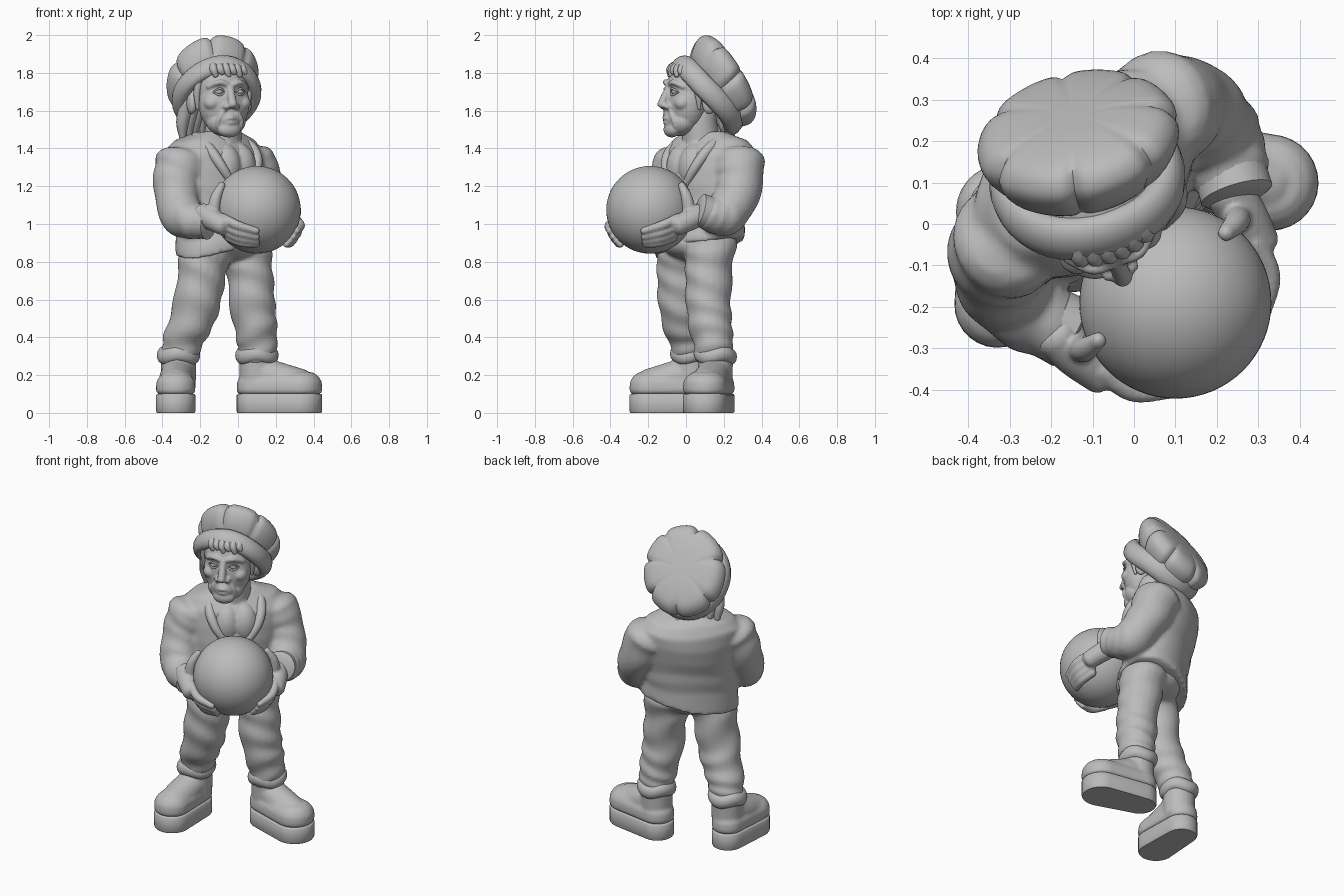
import bpy, bmesh, math
from math import sin, cos, pi, radians
from mathutils import Vector, Matrix

cube = bpy.data.objects.get("Cube")
if cube:
    bpy.data.objects.remove(cube)

grey = bpy.data.materials.new("stone_grey")
grey.use_nodes = True
grey.diffuse_color = (0.5, 0.5, 0.5, 1)
grey.node_tree.nodes["Principled BSDF"].inputs["Base Color"].default_value = (0.5, 0.5, 0.5, 1)


def skin(bm, rings, closed=False):
    """Bridge rings of points into a surface, capping both ends unless closed."""
    rows = [[bm.verts.new(p) for p in ring] for ring in rings]
    n = len(rows[0])
    pairs = list(zip(rows, rows[1:])) + ([(rows[-1], rows[0])] if closed else [])
    for a, b in pairs:
        for i in range(n):
            j = (i + 1) % n
            bm.faces.new((a[i], a[j], b[j], b[i]))
    if not closed:
        bm.faces.new(rows[0][::-1])
        bm.faces.new(rows[-1])


def spline(pts, steps):
    """Smooth curve through points that carry (x, y, z, radius)."""
    p = [Vector(q) for q in pts]
    p = [p[0] * 2 - p[1]] + p + [p[-1] * 2 - p[-2]]
    out = []
    for a, b, c, d in zip(p, p[1:], p[2:], p[3:]):
        for k in range(steps):
            t = k / steps
            out.append((b * 2 + (c - a) * t + (a * 2 - b * 5 + c * 4 - d) * t * t
                        + (b * 3 - a - c * 3 + d) * t ** 3) / 2)
    return out + [p[-2]]


def tube(bm, pts, steps=8, sides=20, ends=0.6, folds=0.0):
    """Round-ended tube; folds adds soft slanted cloth wrinkles."""
    path = spline(pts, steps)
    pos = [q.to_3d() for q in path]
    tan = [(pos[min(i + 1, len(pos) - 1)] - pos[max(i - 1, 0)]).normalized() for i in range(len(pos))]
    side = tan[0].orthogonal().normalized()
    rings = []
    for i, (q, t) in enumerate(zip(path, tan)):
        side = (side - t * side.dot(t)).normalized()
        other = t.cross(side)

        def ring(c, r):
            return [c + (side * cos(a) + other * sin(a)) * (r + folds * sin(i * 0.9 + 2.5 * sin(a + i * 0.15)))
                    for a in (2 * pi * k / sides for k in range(sides))]
        caps = [(sin(a), cos(a)) for a in (1.35, 1.0, 0.5)]
        if i == 0:
            rings += [ring(pos[i] - t * q[3] * ends * s, q[3] * c) for s, c in caps]
        rings.append(ring(pos[i], q[3]))
        if i == len(path) - 1:
            rings += [ring(pos[i] + t * q[3] * ends * s, q[3] * c) for s, c in reversed(caps)]
    skin(bm, rings)


def blob(bm, centre, size):
    bmesh.ops.create_uvsphere(bm, u_segments=24, v_segments=16, radius=1,
                              matrix=Matrix.Translation(centre) @ Matrix.Diagonal((*size, 1)))


def doughnut(bm, centre, rx, ry, thick, high, wave=0.0):
    rings = []
    for k in range(48):
        a = 2 * pi * k / 48
        rings.append([Vector(centre) + Vector(((rx + thick * cos(b)) * cos(a), (ry + thick * cos(b)) * sin(a),
                      high * sin(b) + wave * sin(3 * a))) for b in (2 * pi * m / 14 for m in range(14))])
    skin(bm, rings, closed=True)


def finish(bm, name, loc=(0, 0, 0), rot=(0, 0, 0), voxel=0, smooth=4):
    bmesh.ops.recalc_face_normals(bm, faces=bm.faces)
    for f in bm.faces:
        f.smooth = True
    mesh = bpy.data.meshes.new(name)
    bm.to_mesh(mesh)
    bm.free()
    mesh.materials.append(grey)
    ob = bpy.data.objects.new(name, mesh)
    bpy.context.collection.objects.link(ob)
    ob.location = loc
    ob.rotation_euler = [radians(a) for a in rot]
    if voxel:
        m = ob.modifiers.new("fuse", 'REMESH')
        m.mode, m.voxel_size, m.use_smooth_shade = 'VOXEL', voxel, True
        s = ob.modifiers.new("soften", 'SMOOTH')
        s.factor, s.iterations = 0.5, smooth
    else:
        bpy.ops.object.select_all(action='DESELECT')
        ob.select_set(True)
        bpy.context.view_layer.objects.active = ob
        bpy.ops.object.shade_smooth_by_angle(angle=radians(50))


BODY = dict(loc=(-0.1, 0.1, 0), rot=(0, 0, 40))
HEAD = dict(loc=(-0.1, 0.07, 0), rot=(0, 0, 20))
BALL = Vector((0.1, -0.19, 1.075))

# Ball
bm = bmesh.new()
bmesh.ops.create_uvsphere(bm, u_segments=64, v_segments=32, radius=0.232)
finish(bm, "ball", BALL)

# Jacket: torso with a slanted hem, fused with both sleeves
bm = bmesh.new()
rings = []
for i, (z, cy, a, b) in enumerate([(0.875, -0.035, 0.285, 0.2), (0.92, -0.035, 0.285, 0.2), (1.0, -0.02, 0.275, 0.185),
                                   (1.06, -0.01, 0.28, 0.19), (1.12, 0, 0.275, 0.185), (1.2, 0.01, 0.285, 0.2),
                                   (1.3, 0.025, 0.3, 0.205), (1.38, 0.035, 0.305, 0.195), (1.44, 0.04, 0.25, 0.155),
                                   (1.485, 0.025, 0.13, 0.11)]):
    tilt = max(0, 0.2 - 0.04 * i)
    rings.append([(a * cos(t), cy + b * sin(t), z + tilt * a * cos(t) + 0.01 * sin(3 * t + i))
                  for t in (2 * pi * k / 48 for k in range(48))])
skin(bm, rings)
bm.transform(Matrix.Translation(BODY["loc"]) @ Matrix.Rotation(radians(40), 4, 'Z'))
sleeves = [[(-0.3, -0.035, 1.325, 0.14), (-0.328, -0.085, 1.2, 0.122), (-0.302, -0.16, 1.055, 0.113),
            (-0.245, -0.215, 1.02, 0.1), (-0.18, -0.25, 1.01, 0.088)],
           [(0.06, 0.275, 1.325, 0.143), (0.125, 0.282, 1.2, 0.123), (0.192, 0.22, 1.06, 0.114),
            (0.225, 0.15, 1.05, 0.1), (0.24, 0.1, 1.065, 0.088)]]
for s in sleeves:
    tube(bm, s, ends=0.5, folds=0.004)
finish(bm, "jacket", voxel=0.013)

# Sleeve cuffs
for side, s in zip(("right", "left"), sleeves):
    bm = bmesh.new()
    a, b = Vector(s[-2]).to_3d(), Vector(s[-1]).to_3d()
    d = (b - a).normalized()
    tube(bm, [(*(b - d * 0.02), 0.089), (*(b + d * 0.03), 0.09)], steps=3, ends=0.15)
    finish(bm, side + "_cuff")

# Lapels and bare chest
bm = bmesh.new()
for s in (-1, 1):
    tube(bm, [(s * 0.07, 0.12, 1.46, 0.025), (s * 0.13, 0.02, 1.455, 0.028), (s * 0.15, -0.1, 1.395, 0.03),
              (s * 0.12, -0.168, 1.3, 0.026), (s * 0.03, -0.185, 1.17, 0.016)])
finish(bm, "lapels", **BODY)
bm = bmesh.new()
for s in (-1, 1):
    blob(bm, (s * 0.05, -0.1, 1.3), (0.09, 0.1, 0.13))
tube(bm, [(0, 0, 1.38, 0.12), (0, -0.03, 1.47, 0.1), (0, -0.04, 1.58, 0.09)])
finish(bm, "chest_and_neck", **BODY, voxel=0.012)

# Trousers
bm = bmesh.new()
tube(bm, [(-0.165, -0.015, 0.9, 0.14), (-0.19, -0.025, 0.75, 0.13), (-0.225, -0.02, 0.55, 0.123),
          (-0.285, 0.01, 0.4, 0.108), (-0.315, 0.03, 0.3, 0.095)], folds=0.006)
tube(bm, [(0.035, 0.13, 0.9, 0.14), (0.06, 0.12, 0.75, 0.125), (0.08, 0.12, 0.55, 0.12),
          (0.1, 0.14, 0.4, 0.11), (0.1, 0.15, 0.3, 0.098)], folds=0.006)
blob(bm, (-0.06, 0.06, 0.9), (0.19, 0.19, 0.1))
finish(bm, "trousers", voxel=0.012)


# Boots: sole and upper share one rounded footprint
def footprint(heel, toe, rh, rt, z, grow):
    d = math.atan2(toe[1] - heel[1], toe[0] - heel[0])
    ring = []
    for c, r, start in ((toe, rt, d - pi / 2), (heel, rh, d + pi / 2)):
        ring += [(c[0] + (r + grow) * cos(start + pi * k / 14), c[1] + (r + grow) * sin(start + pi * k / 14), z)
                 for k in range(15)]
    return ring


for side, heel, toe, ankle, rh, rt in (("right", (-0.325, 0.04), (-0.33, -0.195), (-0.315, 0.03), 0.093, 0.104),
                                       ("left", (0.09, 0.16), (0.33, 0.1), (0.1, 0.155), 0.097, 0.116)):
    bm = bmesh.new()
    skin(bm, [footprint(heel, toe, rh, rt, z, g) for z, g in
              ((0, -0.005), (0.008, 0), (0.094, 0), (0.1, -0.005), (0.103, -0.02))])
    finish(bm, side + "_sole")
    bm = bmesh.new()
    skin(bm, [footprint(heel, toe, rh, rt, z, g) for z, g in
              ((0.098, -0.02), (0.105, -0.004), (0.125, 0.001), (0.165, -0.002), (0.195, -0.02), (0.215, -0.05))])
    mid = [(h + t) / 2 for h, t in zip(heel, toe)]
    tube(bm, [(*ankle, 0.13, 0.092), (*ankle, 0.32, 0.095)], ends=0.1)
    tube(bm, [(*ankle, 0.22, 0.085), (*mid, 0.18, 0.09), (*toe, 0.14, 0.093)])
    finish(bm, side + "_boot", voxel=0.01, smooth=3)
    bm = bmesh.new()
    doughnut(bm, (*ankle, 0.305), 0.083, 0.083, 0.032, 0.042, 0.008)
    finish(bm, side + "_boot_cuff")

# Hands, wrapped around the ball
for s, side in ((-1, "right"), (1, "left")):
    bm = bmesh.new()

    def grip(r, f, z, off, rad):
        return (*(Vector((s * r, -f, z)).normalized() * (0.232 + off)), rad)
    tube(bm, [(s * 0.27, 0.13, -0.02, 0.058), (s * 0.262, 0.06, -0.05, 0.058), (s * 0.245, -0.02, -0.085, 0.052)])
    for i in range(4):
        drop = -0.04 - 0.04 * i
        tube(bm, [grip(0.22, 0.01, drop, 0.015, 0.026), grip(0.185, 0.085, drop - 0.03, 0.02, 0.025),
                  grip(0.124, 0.144, drop - 0.06, 0.008, 0.019)], steps=5, sides=12, ends=0.9)
    tube(bm, [grip(0.23, -0.06, -0.02, 0.025, 0.036), grip(0.22, -0.05, 0.06, 0.02, 0.03),
              grip(0.2, -0.05, 0.13, 0.012, 0.02)], steps=5, sides=12, ends=0.9)
    finish(bm, side + "_hand", BALL, (0, 0, 40), voxel=0.007, smooth=2)

# Head: skull, jaw, nose, cheeks, lips, ears
bm = bmesh.new()
for c, size in (((0, -0.02, 1.72), (0.15, 0.155, 0.16)), ((0, -0.075, 1.64), (0.138, 0.108, 0.165)),
                ((0, -0.105, 1.54), (0.108, 0.08, 0.075)), ((0, -0.155, 1.5), (0.065, 0.04, 0.042)),
                ((0, -0.165, 1.555), (0.06, 0.03, 0.045))):
    blob(bm, c, size)
tube(bm, [(0, -0.165, 1.73, 0.02), (0, -0.195, 1.67, 0.022), (0, -0.212, 1.628, 0.025)], sides=14)
for s in (-1, 1):
    blob(bm, (s * 0.028, -0.187, 1.622), (0.02, 0.025, 0.016))
    blob(bm, (s * 0.085, -0.125, 1.64), (0.045, 0.045, 0.04))
    blob(bm, (s * 0.155, 0.0, 1.64), (0.025, 0.04, 0.06))
    tube(bm, [(s * 0.015, -0.172, 1.738, 0.014), (s * 0.06, -0.168, 1.75, 0.015),
              (s * 0.11, -0.125, 1.725, 0.012)], sides=10)
    tube(bm, [(s * 0.035, -0.178, 1.6, 0.01), (s * 0.064, -0.17, 1.555, 0.012),
              (s * 0.068, -0.16, 1.51, 0.008)], sides=10)
for z, y in ((1.562, -0.195), (1.538, -0.19)):
    tube(bm, [(-0.045, y + 0.02, z - 0.01, 0.006), (0, y, z, 0.011), (0.045, y + 0.02, z - 0.01, 0.006)], sides=10)
finish(bm, "head", **HEAD, voxel=0.007, smooth=2)

# Eyes with lids
bm = bmesh.new()
for s in (-1, 1):
    blob(bm, (s * 0.057, -0.148, 1.7), (0.026, 0.027, 0.018))
    for k in (-1, 1):
        tube(bm, [(s * 0.028, -0.168, 1.698, 0.004), (s * 0.058, -0.174, 1.7 + k * 0.017, 0.006),
                  (s * 0.09, -0.15, 1.698, 0.004)], sides=8)
finish(bm, "eyes", **HEAD)

# Hair: fringe, side locks and a tail at the nape
bm = bmesh.new()
for i in range(6):
    x = -0.08 + 0.033 * i
    y = -0.145 + 2.6 * x * x
    tube(bm, [(x * 0.9, y + 0.03, 1.85, 0.02), (x, y - 0.005, 1.82, 0.022),
              (x + 0.012, y - 0.01, 1.785 + 0.014 * (i % 2), 0.015)], steps=4, sides=8)
for s in (-1, 1):
    tube(bm, [(s * 0.13, -0.08, 1.8, 0.02), (s * 0.145, -0.06, 1.7, 0.02), (s * 0.14, -0.05, 1.61, 0.008)], sides=10)
for i in range(5):
    x = -0.16 + 0.04 * i
    tube(bm, [(x, 0.05 + 0.01 * i, 1.65, 0.04), (x - 0.015, 0.085 + 0.014 * i, 1.54, 0.034),
              (x - 0.01, 0.1 + 0.014 * i, 1.46 + 0.01 * (i % 3), 0.018)], sides=10)
finish(bm, "hair", **HEAD)

# Hat: rolled brim and a puffy, drooping crown with radial creases
HAT = dict(loc=(-0.11, 0.105, 1.695), rot=(-48, 7, 18))
bm = bmesh.new()
doughnut(bm, (0, 0.015, -0.008), 0.195, 0.215, 0.042, 0.06, 0.006)
finish(bm, "hat_brim", **HAT)
bm = bmesh.new()
rings = []
for r, z, _, _ in spline([(0.17, 0, 0, 0), (0.225, 0.045, 0, 0), (0.256, 0.1, 0, 0), (0.255, 0.145, 0, 0),
                          (0.215, 0.185, 0, 0), (0.12, 0.203, 0, 0), (0.01, 0.206, 0, 0)], 4):
    ring = []
    for k in range(96):
        a = 2 * pi * k / 96
        crease = (1 - abs(sin(3.5 * a + 0.8 + 0.5 * sin(a)))) ** 4
        dent = 1 - 0.1 * crease * min(1, (r / 0.24) ** 2)
        y = 0.02 + 1.01 * r * dent * sin(a)
        ring.append((0.95 * r * dent * cos(a), y, z * (0.6 + 0.4 * dent) - 0.18 * y))
    rings.append(ring)
skin(bm, rings)
finish(bm, "hat_crown", **HAT)
